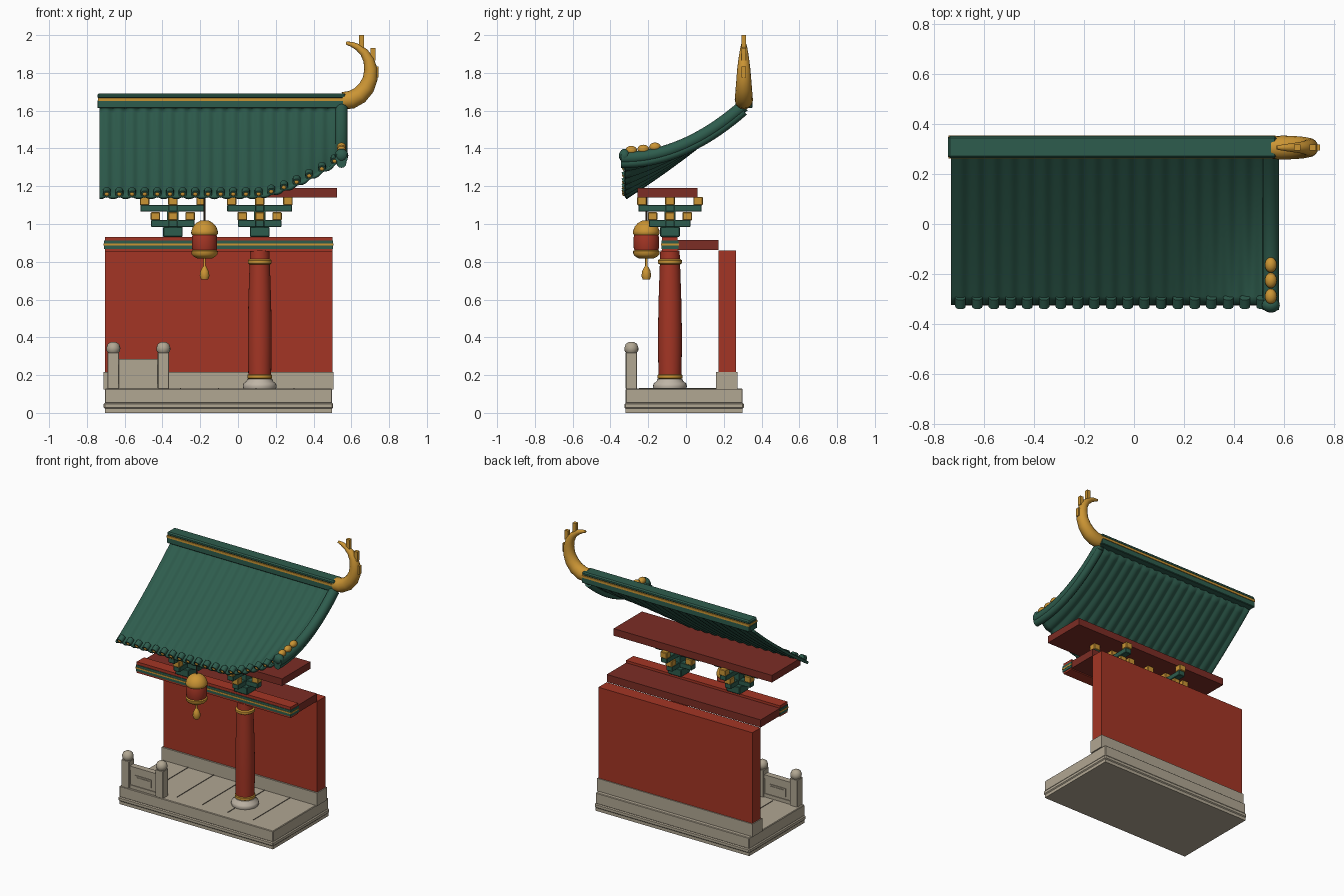
import bpy, bmesh, math
from mathutils import Vector

if "Cube" in bpy.data.objects:
    bpy.data.objects.remove(bpy.data.objects["Cube"])


def material(name, rgb):
    m = bpy.data.materials.new(name)
    m.diffuse_color = (*rgb, 1)
    m.use_nodes = True
    m.node_tree.nodes["Principled BSDF"].inputs["Base Color"].default_value = m.diffuse_color
    return m


STONE = material("stone", (0.44, 0.385, 0.29))
PALE = material("pale stone", (0.52, 0.46, 0.38))
SEAM = material("seam grey", (0.16, 0.14, 0.11))
RED = material("lacquer red", (0.37, 0.036, 0.018))
DARK_RED = material("dark timber red", (0.20, 0.026, 0.018))
GREEN = material("glazed green", (0.027, 0.107, 0.074))
GOLD = material("gold", (0.60, 0.30, 0.034))
CORD = material("cord brown", (0.05, 0.03, 0.02))


def finish(bm, name, mat, smooth=False):
    bmesh.ops.recalc_face_normals(bm, faces=bm.faces)
    me = bpy.data.meshes.new(name)
    bm.to_mesh(me)
    bm.free()
    me.materials.append(mat)
    ob = bpy.data.objects.new(name, me)
    bpy.context.collection.objects.link(ob)
    if smooth:
        bpy.ops.object.select_all(action='DESELECT')
        ob.select_set(True)
        bpy.context.view_layer.objects.active = ob
        bpy.ops.object.shade_smooth_by_angle(angle=math.radians(40))
    return ob


def box(name, mat, x, y, z, bevel=0):
    """Box from (min, max) pairs on each axis."""
    bm = bmesh.new()
    bmesh.ops.create_cube(bm, size=1)
    for v in bm.verts:
        v.co = [r[0] if c < 0 else r[1] for r, c in zip((x, y, z), v.co)]
    if bevel:
        bmesh.ops.bevel(bm, geom=bm.edges[:], offset=bevel, segments=1, affect='EDGES')
    return finish(bm, name, mat)


def around(c, h):
    return (c - h, c + h)


def tube(name, mat, path, side, sides=20):
    """Loft circles along (point, radius) pairs; side is an axis across the path."""
    bm = bmesh.new()
    rings = []
    side = Vector(side)
    for i, (p, r) in enumerate(path):
        d = Vector(path[min(i + 1, len(path) - 1)][0]) - Vector(path[max(i - 1, 0)][0])
        other = d.normalized().cross(side)
        rings.append([bm.verts.new(Vector(p) + r * (math.cos(a) * side + math.sin(a) * other))
                      for a in (2 * math.pi * k / sides for k in range(sides))])
    for a, b in zip(rings, rings[1:]):
        for k in range(sides):
            bm.faces.new((a[k], a[(k + 1) % sides], b[(k + 1) % sides], b[k]))
    bm.faces.new(rings[0])
    bm.faces.new(rings[-1])
    return finish(bm, name, mat, True)


def lathe(name, mat, x, y, profile, sides=28):
    """Turned part from (radius, z) pairs."""
    bm = bmesh.new()
    rings = [[bm.verts.new((x + r * math.cos(2 * math.pi * k / sides),
                            y + r * math.sin(2 * math.pi * k / sides), z))
              for k in range(sides)] for r, z in profile]
    for a, b in zip(rings, rings[1:]):
        for k in range(sides):
            bm.faces.new((a[k], a[(k + 1) % sides], b[(k + 1) % sides], b[k]))
    bm.faces.new(rings[0])
    bm.faces.new(rings[-1])
    return finish(bm, name, mat, True)


def ball(name, mat, c, r):
    bm = bmesh.new()
    bmesh.ops.create_uvsphere(bm, u_segments=16, v_segments=10, radius=1)
    for v in bm.verts:
        v.co = Vector(c) + Vector([a * b for a, b in zip(v.co, r)])
    return finish(bm, name, mat, True)


# Stone platform with a moulded foot and paved floor
box("platform_foot", STONE, (-0.705, 0.498), (-0.32, 0.30), (0, 0.024))
box("platform_lip", STONE, (-0.711, 0.504), (-0.326, 0.306), (0.022, 0.052), 0.006)
box("platform_body", STONE, (-0.705, 0.498), (-0.32, 0.30), (0.05, 0.128), 0.004)
for i in range(5):
    box("floor_seam", SEAM, around(-0.504 + 0.2 * i, 0.003), (-0.25, 0.16), (0.12, 0.131))

# Back wall on its plinth
box("wall_plinth", STONE, (-0.711, 0.506), (0.16, 0.272), (0.125, 0.217))
box("back_wall", RED, (-0.705, 0.50), (0.172, 0.265), (0.215, 0.86))

# Column with stone base and gold collars
CX, CY = 0.115, -0.085
lathe("column_base", PALE, CX, CY,
      [(0.085, 0.125), (0.09, 0.14), (0.086, 0.156), (0.07, 0.168), (0.066, 0.18)])
lathe("column", RED, CX, CY, [(0.06, 0.175), (0.063, 0.32), (0.063, 0.45), (0.06, 0.6),
                             (0.055, 0.75), (0.051, 0.86)])
for z, r in ((0.192, 0.064), (0.80, 0.061)):
    lathe("column_collar", GOLD, CX, CY, [(r - 0.006, z - 0.014), (r + 0.002, z - 0.008),
                                         (r + 0.002, z + 0.008), (r - 0.006, z + 0.014)])

# Front beam with painted bands, and the slab tying it to the wall
box("front_beam", RED, (-0.705, 0.50), (-0.126, -0.044), (0.855, 0.932))
box("beam_green_band", GREEN, (-0.709, 0.504), (-0.13, -0.04), (0.868, 0.912))
box("beam_gold_band", GOLD, (-0.711, 0.506), (-0.132, -0.038), (0.886, 0.896))
box("tie_slab", DARK_RED, (-0.705, 0.50), (-0.044, 0.172), (0.862, 0.915))

# Stepped crossing brackets
for bx in (-0.345, CX):
    box("bracket_seat", GREEN, around(bx, 0.052), around(CY, 0.052), (0.932, 0.985), 0.004)
    for half, z, drop in ((0.115, 0.985, 0.105), (0.172, 1.065, 0.145)):
        box("bracket_arm_long", GREEN, around(bx, half), around(CY, 0.024), (z, z + 0.036), 0.003)
        box("bracket_arm_cross", GREEN, around(bx, 0.024), around(CY, half - 0.005),
            (z, z + 0.036), 0.003)
        off = half - 0.023
        for dx, dy in ((-off, 0), (off, 0), (0, -off), (0, off)):
            box("bracket_block", GOLD, around(bx + dx, 0.025), around(CY + dy, 0.025),
                (z + 0.034, z + 0.078), 0.004)
    box("bracket_core", GREEN, around(bx, 0.03), around(CY, 0.03), (1.015, 1.07))
    box("bracket_top_block", GOLD, around(bx, 0.026), around(CY, 0.026), (1.10, 1.143), 0.004)

# Board carrying the roof
box("eave_board", DARK_RED, (-0.715, 0.525), (-0.257, 0.06), (1.14, 1.19))

# Hanging lantern
LX, LY = -0.177, -0.21
lathe("lantern_cord", CORD, LX, LY, [(0.005, 1.0), (0.005, 1.15)], 8)
lathe("lantern_body", RED, LX, LY, [(0.06, 0.85), (0.067, 0.875), (0.067, 0.93), (0.06, 0.955)])
lathe("lantern_cap", GOLD, LX, LY, [(0.066, 0.943), (0.071, 0.95), (0.07, 0.963), (0.062, 0.985),
                                   (0.045, 1.005), (0.022, 1.018), (0.004, 1.02)])
lathe("lantern_foot", GOLD, LX, LY, [(0.04, 0.818), (0.058, 0.828), (0.069, 0.84),
                                    (0.07, 0.856), (0.062, 0.862)])
lathe("tassel", GOLD, LX, LY, [(0.018, 0.705), (0.026, 0.725), (0.022, 0.75), (0.012, 0.77),
                              (0.006, 0.778), (0.006, 0.82)], 16)

# Stone railing
for px in (-0.66, -0.395):
    box("railing_post", STONE, around(px, 0.03), (-0.319, -0.259), (0.125, 0.32), 0.003)
    lathe("post_head", STONE, px, -0.289, [(0.026, 0.315), (0.036, 0.328), (0.037, 0.345),
                                          (0.03, 0.365), (0.012, 0.376)], 16)
box("railing_panel", STONE, (-0.635, -0.42), around(-0.289, 0.015), (0.125, 0.285))
for z in ((0.125, 0.152), (0.257, 0.285)):
    box("railing_rail", STONE, (-0.635, -0.42), around(-0.289, 0.021), z)
box("railing_raised_frame", STONE, (-0.592, -0.463), around(-0.289, 0.020), (0.172, 0.228))
box("railing_tablet", STONE, (-0.58, -0.475), around(-0.289, 0.024), (0.182, 0.218))

# Sweeping corrugated roof, lifted towards the right corner
PITCH, X0, Y0, Y1 = 0.067, -0.695, -0.325, 0.30


def roof_z(x, y):
    t = (y - Y0) / (Y1 - Y0)
    s = max(0, (x - 0.1) / 0.45)
    return 1.152 + 0.47 * (0.85 * t + 0.15 * t * t) + 0.2 * s ** 1.5 * max(0, 1 - t) ** 2


bm = bmesh.new()
NX, NY = 152, 18
grid = []
for i in range(NX + 1):
    x = -0.733 + 1.283 * i / NX
    wave = 0.006 * math.cos(2 * math.pi * (x - X0) / PITCH)
    grid.append([bm.verts.new((x, y, roof_z(x, y) + wave))
                 for y in (Y0 + (Y1 - Y0) * j / NY for j in range(NY + 1))])
for i in range(NX):
    for j in range(NY):
        bm.faces.new((grid[i][j], grid[i + 1][j], grid[i + 1][j + 1], grid[i][j + 1]))
roof = finish(bm, "tiled_roof", GREEN, True)
solid = roof.modifiers.new("thickness", 'SOLIDIFY')
solid.thickness = 0.018
solid.offset = -1

# Round tile ends with gold studs along the eave
for k in range(19):
    x = X0 + PITCH * k
    z = roof_z(x, Y0) + 0.005
    tube("tile_end", GREEN, [((x, Y0 + 0.03, z + 0.02), 0.021), ((x, Y0 - 0.006, z), 0.021)],
         (1, 0, 0), 12)
    ball("tile_stud", GOLD, (x, Y0 - 0.004, z + 0.004), (0.013, 0.009, 0.013))

# Corner rib with beads
HX = 0.548
rib = [((HX, y, roof_z(HX, y)), 0.033) for y in (-0.345 + 0.65 * i / 20 for i in range(21))]
tube("corner_rib", GREEN, rib, (1, 0, 0), 16)
tube("corner_rib_base", GREEN, [((x, y, z - 0.028), 0.026) for (x, y, z), _ in rib], (1, 0, 0), 12)
ball("rib_end", GREEN, (HX, -0.325, 1.362), (0.036, 0.03, 0.036))
for y in (-0.29, -0.226, -0.164):
    ball("rib_bead", GOLD, (HX, y, roof_z(HX, y) + 0.038), (0.024, 0.031, 0.024))

# Ridge in three layers
box("ridge_lower", GREEN, (-0.745, 0.57), (0.265, 0.352), (1.613, 1.655), 0.004)
box("ridge_stripe", GOLD, (-0.742, 0.567), (0.262, 0.355), (1.652, 1.668))
box("ridge_upper", GREEN, (-0.745, 0.57), (0.265, 0.352), (1.665, 1.692), 0.008)

# Curling gold ridge finial with small fins
FY = 0.306
curl = [(0.555, 1.652, 0.046), (0.60, 1.658, 0.048), (0.645, 1.682, 0.046), (0.68, 1.722, 0.043),
        (0.70, 1.77, 0.039), (0.703, 1.82, 0.035), (0.692, 1.868, 0.029), (0.668, 1.908, 0.023),
        (0.635, 1.936, 0.018), (0.60, 1.952, 0.013), (0.572, 1.958, 0.008)]
tube("ridge_finial", GOLD, [((x, FY, z), r) for x, z, r in curl], (0, 1, 0), 16)
for x, z, h in ((0.732, 1.805, 0.03), (0.715, 1.898, 0.033), (0.653, 1.965, 0.035)):
    box("finial_fin", GOLD, around(x, 0.013), around(FY, 0.012), around(z, h))
